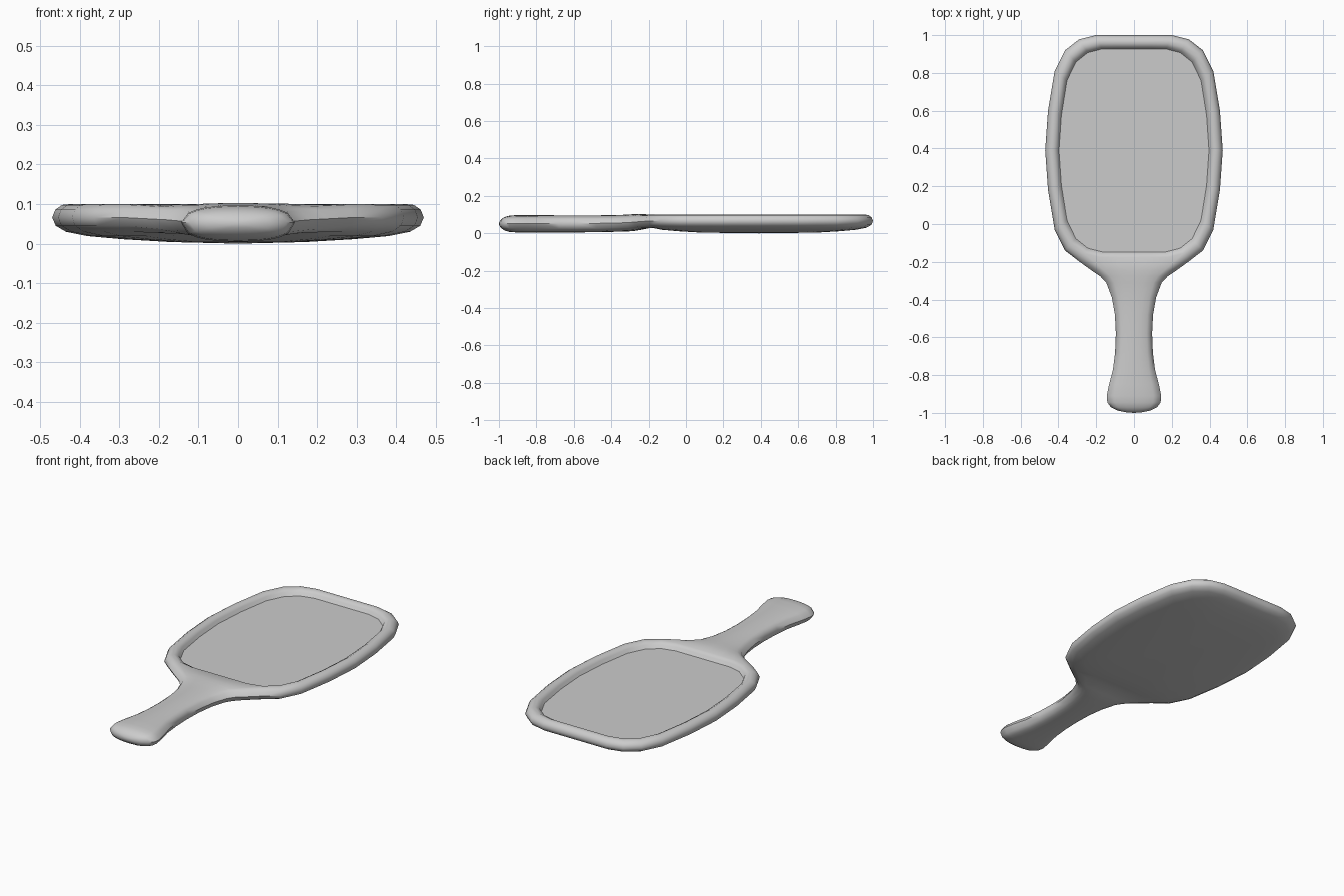
import bpy, bmesh, math

cube = bpy.data.objects.get("Cube")
if cube:
    bpy.data.objects.remove(cube, do_unlink=True)

grey = bpy.data.materials.new("light grey")
grey.use_nodes = True
grey.diffuse_color = (0.6, 0.6, 0.6, 1)
grey.node_tree.nodes["Principled BSDF"].inputs["Base Color"].default_value = (0.6, 0.6, 0.6, 1)

# Head outline: one quarter, mirrored to a full loop running clockwise from the top
HALF_W, HALF_L, CENTRE_Y = 0.47, 0.61, 0.39
quarter = [(0.1, 0.61), (0.2, 0.61), (0.29, 0.588), (0.365, 0.53),
           (0.42, 0.42), (0.455, 0.21), (0.47, 0)]
right = quarter + [(x, -y) for x, y in reversed(quarter[:-1])]
outline = [(0, HALF_L)] + right + [(0, -HALF_L)] + [(-x, y) for x, y in reversed(right)]
N = len(outline)


def ring(bm, inset, z):
    sx, sy = 1 - inset / HALF_W, 1 - inset / HALF_L
    return [bm.verts.new((x * sx, CENTRE_Y + y * sy, z)) for x, y in outline]


def fan(bm, loop, z):
    tip = bm.verts.new((0, CENTRE_Y, z))
    for a, b in zip(loop, loop[1:] + loop[:1]):
        bm.faces.new((a, b, tip))


def finish(bm, name):
    bmesh.ops.recalc_face_normals(bm, faces=bm.faces)
    mesh = bpy.data.meshes.new(name)
    bm.to_mesh(mesh)
    bm.free()
    mesh.materials.append(grey)
    obj = bpy.data.objects.new(name, mesh)
    bpy.context.collection.objects.link(obj)
    bpy.ops.object.select_all(action='DESELECT')
    bpy.context.view_layer.objects.active = obj
    obj.select_set(True)
    bpy.ops.object.shade_smooth_by_angle(angle=math.radians(50))


# Frame: rim section swept round the outline (inset, height), closed by a domed back
section = [(0.085, 0.06), (0.072, 0.068), (0.066, 0.088), (0.045, 0.1), (0.025, 0.098),
           (0.008, 0.086), (0, 0.066), (0.009, 0.045), (0.035, 0.03),
           (0.09, 0.019), (0.18, 0.011), (0.3, 0.004)]
bm = bmesh.new()
rings = [ring(bm, d, z) for d, z in section]
TOP, LOW = 3, 8                      # rim rings that the handle grows from
FIRST, LAST = N // 2 - 3, N // 2 + 3   # outline columns at the neck
for r in range(len(rings) - 1):
    for k in range(N):
        if TOP <= r < LOW and FIRST <= k < LAST:
            continue
        j = (k + 1) % N
        bm.faces.new((rings[r][k], rings[r][j], rings[r + 1][j], rings[r + 1][k]))
fan(bm, rings[-1], 0)

# Handle: the open neck loop is carried through oval sections to a rounded end
neck = rings[TOP][FIRST:LAST + 1] + [rings[r][LAST] for r in range(TOP + 1, LOW)]
neck += rings[LOW][FIRST:LAST + 1][::-1] + [rings[r][FIRST] for r in range(LOW - 1, TOP, -1)]
angles = [math.atan2((v.co.z - 0.065) / 0.035, v.co.x / 0.29) for v in neck]
handle = [(-0.245, 0.225, 0.018, 0.103), (-0.275, 0.18, 0.013, 0.103),
          (-0.31, 0.147, 0.01, 0.1), (-0.39, 0.117, 0.008, 0.097),
          (-0.48, 0.101, 0.006, 0.096), (-0.58, 0.096, 0.005, 0.096),
          (-0.68, 0.1, 0.005, 0.096), (-0.77, 0.111, 0.005, 0.097),
          (-0.85, 0.132, 0.005, 0.097), (-0.91, 0.144, 0.005, 0.097),
          (-0.945, 0.141, 0.008, 0.094), (-0.97, 0.122, 0.015, 0.087),
          (-0.988, 0.085, 0.027, 0.075), (-0.997, 0.04, 0.04, 0.062)]


def rounded(t):
    return math.copysign(abs(t) ** 0.85, t)


previous = neck
for y, w, low, high in handle:
    loop = [bm.verts.new((w * rounded(math.cos(a)), y,
                          (low + high) / 2 + (high - low) / 2 * rounded(math.sin(a))))
            for a in angles]
    for i in range(len(loop)):
        j = (i + 1) % len(loop)
        bm.faces.new((previous[i], previous[j], loop[j], loop[i]))
    previous = loop
end = bm.verts.new((0, -1, 0.051))
for a, b in zip(previous, previous[1:] + previous[:1]):
    bm.faces.new((a, b, end))
finish(bm, "frame_and_handle")

# Mirror glass: flat panel set into the rim
bm = bmesh.new()
glass = ring(bm, 0.073, 0.068)
under = ring(bm, 0.073, 0.055)
bm.faces.new(glass)
bm.faces.new(under)
for k in range(N):
    j = (k + 1) % N
    bm.faces.new((glass[k], glass[j], under[j], under[k]))
finish(bm, "mirror_glass")
